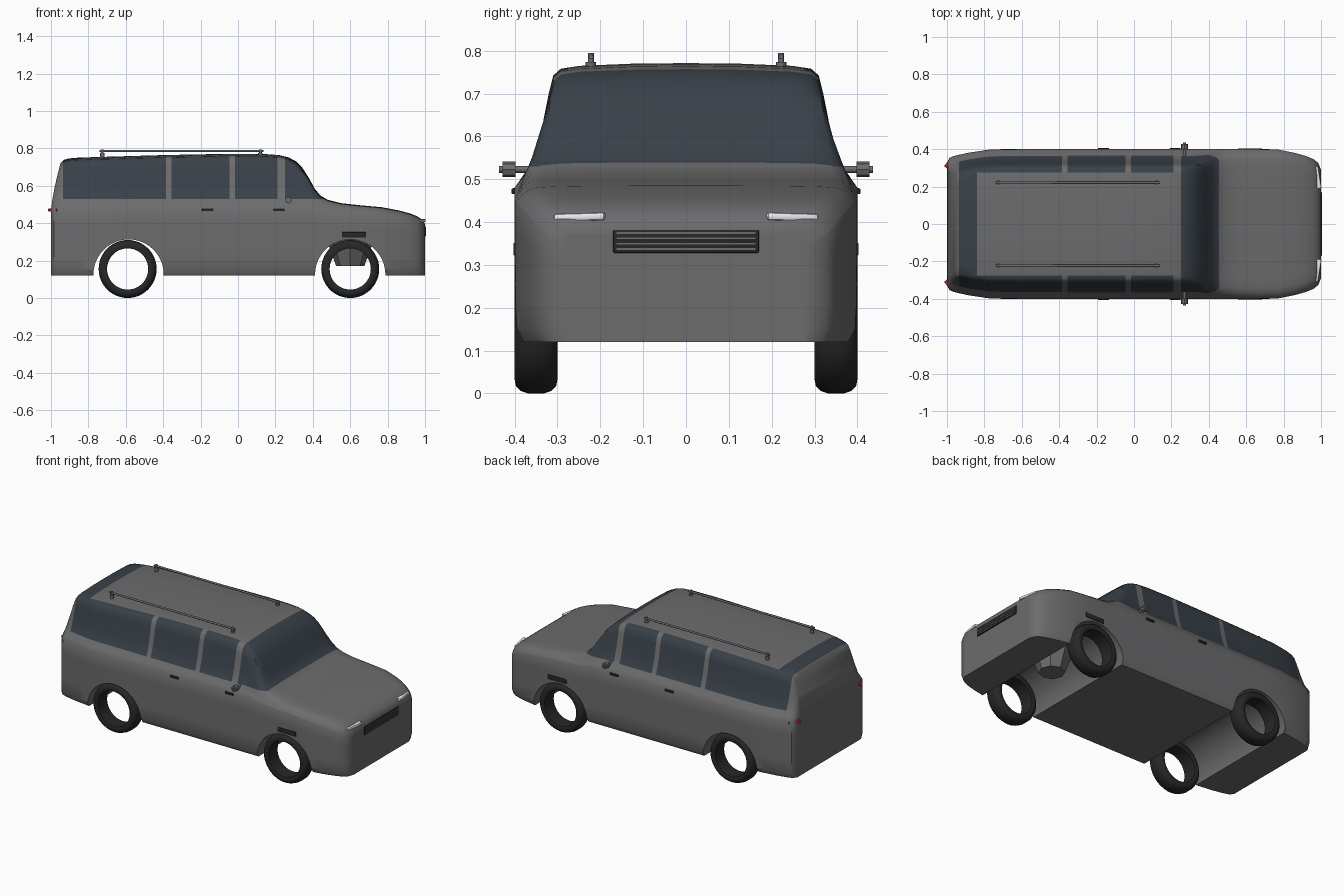
import bpy, bmesh, math
from mathutils import Vector

if "Cube" in bpy.data.objects:
    bpy.data.objects.remove(bpy.data.objects["Cube"])


def material(name, r, g, b):
    m = bpy.data.materials.new(name)
    m.diffuse_color = (r, g, b, 1)
    m.use_nodes = True
    m.node_tree.nodes["Principled BSDF"].inputs["Base Color"].default_value = m.diffuse_color
    return m


PAINT = material("paint_grey", 0.15, 0.15, 0.155)
GLASS = material("dark_glass", 0.04, 0.052, 0.065)
BLACK = material("black_rubber", 0.02, 0.02, 0.02)
WHITE = material("lamp_white", 0.85, 0.85, 0.9)
RED = material("lamp_red", 0.5, 0.02, 0.02)


def shade(ob, angle=35):
    bpy.ops.object.select_all(action='DESELECT')
    ob.select_set(True)
    bpy.context.view_layer.objects.active = ob
    bpy.ops.object.shade_smooth_by_angle(angle=math.radians(angle))


def finish(bm, name, *mats):
    bmesh.ops.recalc_face_normals(bm, faces=bm.faces)
    me = bpy.data.meshes.new(name)
    bm.to_mesh(me)
    bm.free()
    for m in mats:
        me.materials.append(m)
    ob = bpy.data.objects.new(name, me)
    bpy.context.collection.objects.link(ob)
    return ob


def box(name, loc, size, mat, rz=0, rx=0, bevel=0.003):
    bm = bmesh.new()
    bmesh.ops.create_cube(bm, size=1)
    bmesh.ops.scale(bm, vec=size, verts=bm.verts)
    if bevel:
        bmesh.ops.bevel(bm, geom=bm.edges[:], offset=bevel, segments=2, affect='EDGES', profile=0.5)
    ob = finish(bm, name, mat)
    ob.location = loc
    ob.rotation_euler = (rx, 0, rz)
    shade(ob)
    return ob


def rod(name, a, b, r1, mat, r2=None, seg=12):
    a, b = Vector(a), Vector(b)
    bm = bmesh.new()
    bmesh.ops.create_cone(bm, cap_ends=True, segments=seg, radius1=r1,
                          radius2=r1 if r2 is None else r2, depth=(b - a).length)
    ob = finish(bm, name, mat)
    ob.location = (a + b) / 2
    ob.rotation_euler = (b - a).to_track_quat('Z', 'Y').to_euler()
    shade(ob)
    return ob


# Body: lofted cross-sections (x, half width, belt height, top height)
stations = [
    (-1.0, .33, .48, .72), (-.985, .355, .48, .738), (-.95, .367, .48, .746), (-.88, .382, .48, .75),
    (-.77, .398, .48, .753), (-.6, .40, .48, .758), (-.4, .40, .48, .764), (-.2, .40, .48, .768),
    (0, .40, .48, .771), (.15, .40, .48, .769), (.22, .40, .48, .764), (.27, .40, .48, .752),
    (.31, .40, .48, .731), (.345, .40, .48, .695), (.38, .40, .48, .64), (.41, .40, .475, .585),
    (.44, .40, .47, .548), (.48, .40, .465, .525), (.55, .40, .46, .507), (.65, .40, .455, .496),
    (.77, .398, .445, .485), (.86, .38, .43, .468), (.92, .363, .41, .452), (.96, .347, .39, .436),
    (.985, .327, .37, .418), (1.0, .29, .35, .395)]
# Upper section: (height fraction, cabin width ratio, bonnet width ratio)
upper = [(0, 1, 1), (.07, .965, .995), (.2, .9, .985), (.45, .845, .965), (.76, .8, .92),
         (.9, .775, .86), (.955, .73, .76), (.978, .62, .62), (.995, .32, .32), (1, 0, 0)]


def section(x, w, belt, top):
    c = 1 if x < .2 else max(0, min(1, (top - .5) / .25))
    half = [(w * .96, .12), (w, .15)] + [(w, .15 + (belt - .15) * k / 4) for k in (1, 2, 3)]
    half += [(w * (b + (a - b) * c), belt + (top - belt) * f) for f, a, b in upper]
    pts = half + [(-y, z) for y, z in half[-2::-1]]
    out = []
    for y, z in pts:
        lean = .06 * (max(0, z - .45) / .3) ** 1.5 * max(0, (-.8 - x) / .2)
        out.append((x + lean, y, z))
    return out


bm = bmesh.new()
rings = [[bm.verts.new(p) for p in section(*s)] for s in stations]
n = len(rings[0])
for a, b in zip(rings, rings[1:]):
    for i in range(n):
        j = (i + 1) % n
        bm.faces.new((a[i], a[j], b[j], b[i]))
for r in (rings[0], rings[-1]):
    for i in range(n // 2):
        q = [r[i], r[i + 1], r[n - 2 - i], r[n - 1 - i]]
        bm.faces.new(list(dict.fromkeys(q)))
bmesh.ops.recalc_face_normals(bm, faces=bm.faces)

# Glass areas: slice the shell along window edges and paint the pieces
side_windows = [(-.92, -.385), (-.355, -.045), (-.015, .21)]
wrap_windows = [(-.935, -.84), (.25, .455)]
cuts = [((x, 0, 0), (1, 0, 0)) for w in side_windows + wrap_windows for x in w]
cuts += [((0, 0, .53), (0, 0, 1)), ((0, .275, 0), (0, 1, 0)), ((0, -.275, 0), (0, 1, 0))]
for co, no in cuts:
    bmesh.ops.bisect_plane(bm, geom=bm.verts[:] + bm.edges[:] + bm.faces[:], plane_co=co, plane_no=no)
for f in bm.faces:
    c = f.calc_center_median()
    if c.z > .53 and (any(a < c.x < b for a, b in wrap_windows) or
                      abs(c.y) > .275 and any(a < c.x < b for a, b in side_windows)):
        f.material_index = 1
body = finish(bm, "body", PAINT, GLASS)

# Wheel wells cut right through the body
for x in (-.585, .60):
    cutter = rod("arch_cutter", (x, -.6, .125), (x, .6, .125), .188, PAINT, seg=48)
    cutter.hide_render = True
    mod = body.modifiers.new("arch", 'BOOLEAN')
    mod.operation = 'DIFFERENCE'
    mod.solver = 'EXACT'
    mod.object = cutter
    bpy.context.view_layer.objects.active = body
    bpy.ops.object.modifier_apply(modifier=mod.name)
    bpy.data.objects.remove(cutter)
shade(body, 40)

# Underside housing hanging in the front well
rod("front_housing", (.6, 0, .17), (.6, 0, .32), .075, PAINT, r2=.13, seg=8)


# Tyres: rounded open rings
def tyre(name, x, y):
    profile = [(.11, -.045), (.122, -.05), (.138, -.047), (.149, -.036), (.155, -.018), (.155, .018),
               (.149, .036), (.138, .047), (.122, .05), (.11, .045)]
    bm = bmesh.new()
    seg, rows = 48, []
    for k in range(seg):
        t = 2 * math.pi * k / seg
        rows.append([bm.verts.new((r * math.cos(t), w, r * math.sin(t))) for r, w in profile])
    m = len(profile)
    for k in range(seg):
        a, b = rows[k], rows[(k + 1) % seg]
        for i in range(m):
            bm.faces.new((a[i], a[(i + 1) % m], b[(i + 1) % m], b[i]))
    ob = finish(bm, name, BLACK)
    ob.location = (x, y, .155)
    shade(ob, 40)


for s, side in ((-1, "right"), (1, "left")):
    tyre("front_tyre_" + side, .60, s * .35)
    tyre("rear_tyre_" + side, -.59, s * .35)
    # Roof rails on two posts
    y = s * .222
    rod("roof_rail_" + side, (-.74, y, .786), (.135, y, .786), .006, PAINT)
    for x in (-.725, .12):
        rod("rail_post_" + side, (x, y, .745), (x, y, .795), .007, PAINT)
        rod("rail_foot_" + side, (x, y, .755), (x, y, .774), .012, PAINT)
    # Door mirrors
    rod("mirror_stem_" + side, (.27, s * .36, .523), (.27, s * .436, .523), .008, PAINT)
    rod("mirror_" + side, (.27, s * .398, .523), (.27, s * .428, .523), .018, PAINT, seg=8)
    # Door handles and front arch trim
    for x in (-.163, .22):
        box("door_handle_" + side, (x, s * .401, .472), (.058, .012, .014), BLACK)
    box("arch_trim_" + side, (.62, s * .392, .337), (.13, .022, .03), BLACK)
    # Lamps
    box("headlamp_" + side, (.976, s * .247, .412), (.035, .12, .018), WHITE, rz=s * .16, rx=-s * .03, bevel=.006)
    box("tail_lamp_" + side, (-.986, s * .33, .47), (.02, .07, .015), RED, rz=-s * .7)

# Grille with slats
box("grille", (.994, 0, .355), (.02, .34, .054), BLACK)
for k in range(4):
    box("grille_slat", (1.0, 0, .337 + .0125 * k), (.012, .325, .004), PAINT, bevel=0)
